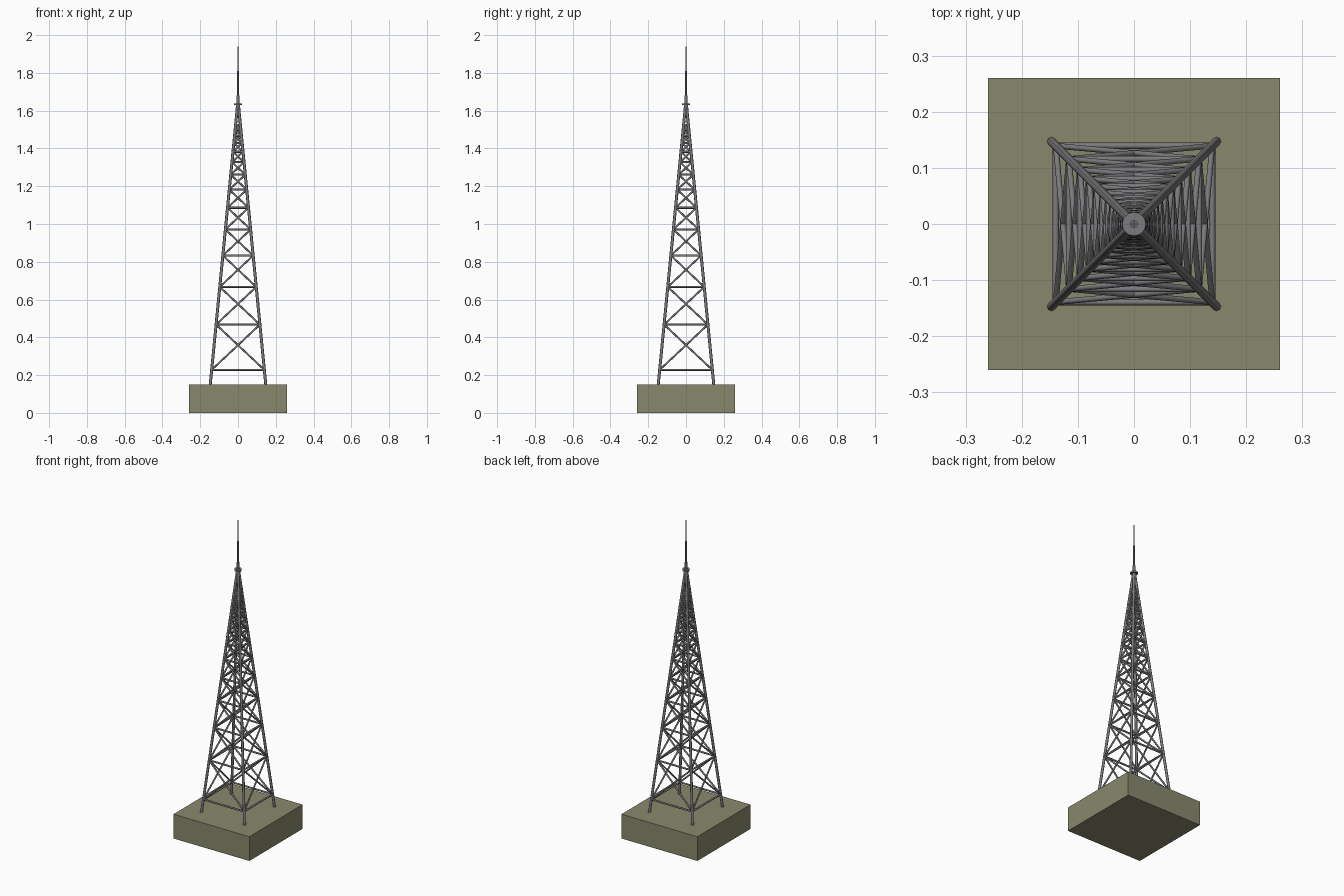
import bpy, bmesh, math
from mathutils import Vector

if "Cube" in bpy.data.objects:
    bpy.data.objects.remove(bpy.data.objects["Cube"])

def material(name, rgb):
    m = bpy.data.materials.new(name)
    m.diffuse_color = (*rgb, 1)
    m.use_nodes = True
    m.node_tree.nodes["Principled BSDF"].inputs["Base Color"].default_value = m.diffuse_color
    return m

STONE = material("olive_concrete", (0.25, 0.25, 0.155))
STEEL = material("grey_steel", (0.2, 0.2, 0.21))

BASE_TOP, APEX, FOOT = 0.15, 1.655, 0.147

def half_width(z):
    return FOOT * (APEX - z) / (APEX - BASE_TOP)

def add_rod(bm, a, b, r1, r2=None, sides=8):
    a, b = Vector(a), Vector(b)
    d = b - a
    mat = d.to_track_quat('Z', 'Y').to_matrix().to_4x4()
    mat.translation = (a + b) / 2
    bmesh.ops.create_cone(bm, cap_ends=True, segments=sides, radius1=r1,
                          radius2=r1 if r2 is None else r2, depth=d.length, matrix=mat)

def finish(name, bm, mat, smooth=True):
    me = bpy.data.meshes.new(name)
    bm.to_mesh(me)
    bm.free()
    ob = bpy.data.objects.new(name, me)
    bpy.context.collection.objects.link(ob)
    me.materials.append(mat)
    if smooth:
        bpy.context.view_layer.objects.active = ob
        ob.select_set(True)
        bpy.ops.object.shade_smooth_by_angle(angle=math.radians(50))
        ob.select_set(False)

# square plinth
bm = bmesh.new()
bmesh.ops.create_cube(bm, size=1)
bmesh.ops.scale(bm, vec=(0.52, 0.52, BASE_TOP), verts=bm.verts)
bmesh.ops.translate(bm, vec=(0, 0, BASE_TOP / 2), verts=bm.verts)
finish("plinth", bm, STONE, smooth=False)

# four leaning legs
CORNERS = [(-1, -1), (1, -1), (1, 1), (-1, 1)]

def corner(i, z):
    w = half_width(z)
    sx, sy = CORNERS[i % 4]
    return (sx * w, sy * w, z)

bm = bmesh.new()
for i in range(4):
    add_rod(bm, corner(i, BASE_TOP - 0.005), corner(i, 1.635), 0.0078)
finish("legs", bm, STEEL)

# horizontal rails; spacing shrinks with the tower width
levels = [0.228]
while levels[-1] < 1.52:
    levels.append(APEX - (APEX - levels[-1]) * 0.832)

bm = bmesh.new()
for z in levels:
    for i in range(4):
        add_rod(bm, corner(i, z), corner(i + 1, z), 0.0055)
finish("rails", bm, STEEL)

# crossed braces on every face
bm = bmesh.new()
for z0, z1 in zip(levels, levels[1:]):
    for i in range(4):
        add_rod(bm, corner(i, z0), corner(i + 1, z1), 0.005)
        add_rod(bm, corner(i + 1, z0), corner(i, z1), 0.005)
finish("cross_braces", bm, STEEL)

# top disc
bm = bmesh.new()
add_rod(bm, (0, 0, 1.629), (0, 0, 1.639), 0.021, sides=24)
finish("top_disc", bm, STEEL)

# stepped antenna
bm = bmesh.new()
for z0, z1, r in [(1.6, 1.68, 0.0075), (1.68, 1.81, 0.0045),
                  (1.81, 1.94, 0.0025), (1.94, 2.0, 0.001)]:
    add_rod(bm, (0, 0, z0), (0, 0, z1), r, sides=12)
finish("antenna", bm, STEEL)
